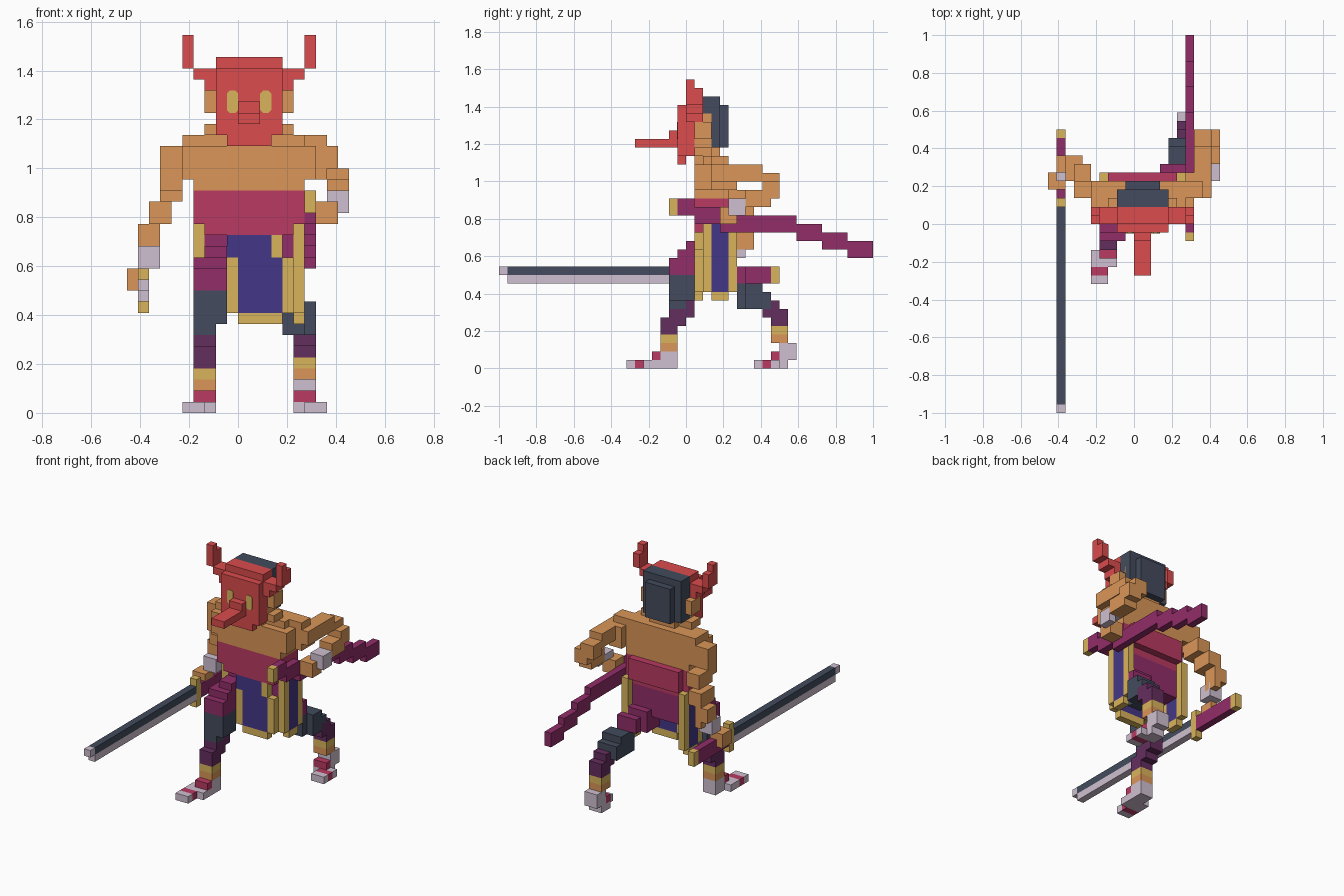
import bpy
import bmesh
from mathutils import Matrix, Vector

U = 1 / 22  # size of one block

old = bpy.data.objects.get("Cube")
if old:
    bpy.data.objects.remove(old)


def linear(c):
    c /= 255
    return c / 12.92 if c <= 0.04045 else ((c + 0.055) / 1.055) ** 2.4


def material(name, r, g, b):
    m = bpy.data.materials.new(name)
    m.use_nodes = True
    col = (linear(r), linear(g), linear(b), 1)
    m.diffuse_color = col
    m.node_tree.nodes["Principled BSDF"].inputs["Base Color"].default_value = col
    return m


red = material("mask_red", 219, 76, 77)
skin = material("tan_skin", 218, 150, 88)
crimson = material("crimson_cloth", 185, 58, 98)
indigo = material("indigo_cloth", 68, 54, 134)
gold = material("gold_trim", 218, 180, 92)
slate = material("dark_slate", 67, 75, 93)
plum = material("plum_cloth", 145, 45, 104)
violet = material("dark_violet", 100, 46, 94)
lilac = material("pale_lilac", 208, 192, 209)


class Part:
    """One object made of blocks; spans are in block units."""

    def __init__(self, name):
        self.name, self.bm, self.mats = name, bmesh.new(), []

    def box(self, mat, x, y, z):
        if mat not in self.mats:
            self.mats.append(mat)
        spans = (x, y, z)
        mid = Vector([(a + b) / 2 * U for a, b in spans])
        size = Vector([(b - a) * U for a, b in spans])
        known = set(self.bm.faces)
        bmesh.ops.create_cube(self.bm, size=1, matrix=Matrix.LocRotScale(mid, None, size))
        for f in self.bm.faces:
            if f not in known:
                f.material_index = self.mats.index(mat)
        return self

    def clip_corners(self, amount):
        """Cut the corners seen from the front."""
        edges = [e for e in self.bm.edges
                 if abs(e.verts[0].co.y - e.verts[1].co.y) > U / 100]
        bmesh.ops.bevel(self.bm, geom=edges, offset=amount * U, segments=1, affect="EDGES")
        return self

    def done(self):
        mesh = bpy.data.meshes.new(self.name)
        self.bm.to_mesh(mesh)
        self.bm.free()
        for m in self.mats:
            mesh.materials.append(m)
        ob = bpy.data.objects.new(self.name, mesh)
        bpy.context.collection.objects.link(ob)


def flip(span, side):
    """Mirror a span about the body's middle plane, one block left of zero."""
    return span if side > 0 else (2 - span[1], 2 - span[0])


# Head, ears and hair
head = Part("head")
head.box(skin, x=(-2, 4), y=(1, 3), z=(25, 30))
head.box(skin, x=(-1, 3), y=(1, 4), z=(24, 26))
for s in (-1, 1):
    head.box(skin, x=flip((4, 5), s), y=(1, 3), z=(27, 29))
head.done()
hair = Part("hair")
hair.box(slate, x=(-2, 4), y=(2, 4), z=(26, 32))
hair.box(slate, x=(-1, 3), y=(4, 5), z=(26, 31))
hair.done()

# Mask with long nose
mask = Part("mask")
mask.box(red, x=(-2, 4), y=(-1, 1), z=(25, 31))
mask.box(red, x=(-1, 3), y=(-1, 0), z=(24, 25))
mask.box(red, x=(-2, 4), y=(0, 2), z=(29, 32))
mask.box(red, x=(0, 2), y=(-2, -1), z=(26, 28))
mask.box(red, x=(0, 2), y=(-6, -2), z=(26, 27))
mask.done()

# Antler-like horns
horns = Part("horns")
for s in (-1, 1):
    horns.box(red, x=flip((4, 5), s), y=(0, 2), z=(29, 30))
    horns.box(red, x=flip((4, 6), s), y=(0, 2), z=(30, 31))
    horns.box(red, x=flip((6, 7), s), y=(0, 1), z=(31, 34))
    horns.box(red, x=flip((6, 7), s), y=(1, 2), z=(31, 33))
horns.done()

# Eyes: thin clipped-corner plates on the mask
for name, s in (("right_eye", -1), ("left_eye", 1)):
    eye = Part(name).box(gold, x=flip((2, 3), s), y=(-1.08, -1), z=(27, 29))
    eye.clip_corners(0.25).done()

# Torso
torso = Part("torso")
torso.box(skin, x=(-4, 6), y=(1, 5), z=(20, 22))
torso.box(skin, x=(-5, 7), y=(1, 5), z=(21, 24))
torso.box(skin, x=(-5, 6), y=(2, 5), z=(24, 25))
torso.box(skin, x=(-3, 5), y=(1, 3), z=(25, 26))
torso.done()

# Waist wrap and hips
waist = Part("waist_wrap")
waist.box(crimson, x=(-4, 6), y=(1, 5), z=(17, 20))
waist.box(crimson, x=(-3, 5), y=(1, 6), z=(17, 20))
waist.box(crimson, x=(-3, 5), y=(1, 5), z=(16, 17))
waist.done()
Part("hips").box(plum, x=(-3, 5), y=(2, 5), z=(12, 16)).done()

# Cloth panels: front and both sides
panel = Part("front_panel")
panel.box(indigo, x=(-1, 3), y=(1, 2), z=(14, 16))
panel.box(gold, x=(3, 4), y=(1, 2), z=(14, 16))
panel.box(indigo, x=(0, 4), y=(1, 2), z=(9, 14))
panel.box(gold, x=(0, 4), y=(1, 2), z=(8, 9))
for edge in ((-1, 0), (4, 5)):
    panel.box(gold, x=edge, y=(1, 2), z=(9, 14))
panel.done()
for name, s in (("right_panel", -1), ("left_panel", 1)):
    side = Part(name)
    across = flip((5, 6), s)
    side.box(indigo, x=across, y=(3, 5), z=(9, 17))
    side.box(gold, x=across, y=(3, 5), z=(8, 9))
    for edge in ((2, 3), (5, 6)):
        side.box(gold, x=across, y=edge, z=(9, 17))
    side.done()

# Right arm, reaching down and back to the sword
arm = Part("right_arm")
arm.box(skin, x=(-7, -5), y=(3, 5), z=(20, 24))
arm.box(skin, x=(-7, -5), y=(4, 7), z=(19, 21))
arm.box(skin, x=(-8, -6), y=(5, 8), z=(17, 19))
arm.box(skin, x=(-9, -7), y=(6, 8), z=(15, 17))
arm.box(skin, x=(-8, -7), y=(6, 8), z=(14, 15))
arm.box(lilac, x=(-9, -7), y=(5, 7), z=(13, 15))
arm.box(skin, x=(-10, -9), y=(4, 6), z=(11, 13))
arm.box(skin, x=(-9, -8), y=(4, 6), z=(12, 13))
arm.done()

# Left arm, bent back with the fist on the scabbard
arm = Part("left_arm")
arm.box(skin, x=(6, 8), y=(3, 5), z=(24, 25))
arm.box(skin, x=(6, 9), y=(3, 6), z=(22, 24))
arm.box(skin, x=(6, 8), y=(3, 6), z=(21, 22))
arm.box(skin, x=(7, 9), y=(5, 9), z=(22, 24))
arm.box(skin, x=(7, 9), y=(9, 11), z=(21, 23))
arm.box(skin, x=(8, 10), y=(9, 11), z=(20, 22))
arm.box(skin, x=(8, 10), y=(7, 10), z=(19, 21))
arm.box(lilac, x=(8, 10), y=(5, 7), z=(19, 20))
arm.box(lilac, x=(9, 10), y=(5, 7), z=(18, 19))
arm.box(skin, x=(7, 9), y=(4, 6), z=(17, 19))
arm.done()

# Sword
sword = Part("sword")
thin = (-9, -8)
sword.box(slate, x=thin, y=(-21, 2), z=(11, 12))
sword.box(lilac, x=thin, y=(-21, 2), z=(10, 11))
sword.box(lilac, x=thin, y=(-22, -21), z=(11, 12))
sword.box(gold, x=thin, y=(2, 3), z=(9, 13))
sword.box(plum, x=thin, y=(3, 10), z=(10, 12))
sword.box(gold, x=thin, y=(10, 11), z=(10, 12))
sword.done()

# Scabbard, stepping down toward the back
scabbard = Part("scabbard")
scabbard.box(gold, x=(6, 7), y=(-2, -1), z=(18, 20))
steps = (-1, 1, 4, 13, 16, 19, 22)
for i, (near, far) in enumerate(zip(steps, steps[1:])):
    scabbard.box(plum, x=(6, 7), y=(near, far), z=(18 - i, 20 - i))
scabbard.done()

# Right leg, stepping forward
leg = Part("right_leg")
leg.box(plum, x=(-3, -1), y=(0, 2), z=(13, 15))
leg.box(plum, x=(-4, -1), y=(-1, 2), z=(12, 14))
leg.box(plum, x=(-4, -1), y=(-2, 1), z=(11, 13))
leg.box(slate, x=(-4, -1), y=(-2, 1), z=(8, 11))
leg.box(slate, x=(-4, -2), y=(-2, 0), z=(7, 8))
calf = (-4, -2)
leg.box(violet, x=calf, y=(-1, 1), z=(6, 8))
leg.box(violet, x=calf, y=(-2, 0), z=(5, 7))
leg.box(violet, x=calf, y=(-3, -1), z=(4, 6))
leg.box(gold, x=calf, y=(-3, -1), z=(3, 4))
leg.box(skin, x=calf, y=(-3, -1), z=(2, 3))
leg.box(lilac, x=calf, y=(-3, -1), z=(0, 2))
leg.box(crimson, x=calf, y=(-4, -3), z=(1, 2))
leg.box(lilac, x=(-5, -2), y=(-5, -3), z=(0, 1))
leg.box(crimson, x=(-5, -3), y=(-6, -5), z=(0, 1))
leg.box(lilac, x=(-5, -3), y=(-7, -6), z=(0, 1))
leg.done()

# Left leg, trailing behind
leg = Part("left_leg")
leg.box(plum, x=(2, 5), y=(3, 6), z=(10, 13))
leg.box(plum, x=(3, 6), y=(6, 7), z=(10, 12))
leg.box(slate, x=(4, 6), y=(6, 9), z=(7, 10))
leg.box(slate, x=(6, 7), y=(7, 9), z=(7, 10))
leg.box(slate, x=(4, 7), y=(9, 10), z=(7, 9))
calf = (5, 7)
leg.box(violet, x=calf, y=(9, 11), z=(6, 8))
leg.box(violet, x=calf, y=(10, 12), z=(5, 7))
leg.box(gold, x=calf, y=(10, 12), z=(4, 5))
leg.box(skin, x=calf, y=(10, 12), z=(3, 4))
leg.box(lilac, x=calf, y=(11, 13), z=(1, 3))
leg.box(lilac, x=calf, y=(11, 12), z=(0, 1))
leg.box(crimson, x=calf, y=(10, 11), z=(1, 2))
leg.box(lilac, x=(5, 8), y=(10, 11), z=(0, 1))
leg.box(crimson, x=(6, 8), y=(9, 10), z=(0, 1))
leg.box(lilac, x=(6, 8), y=(8, 9), z=(0, 1))
leg.done()
